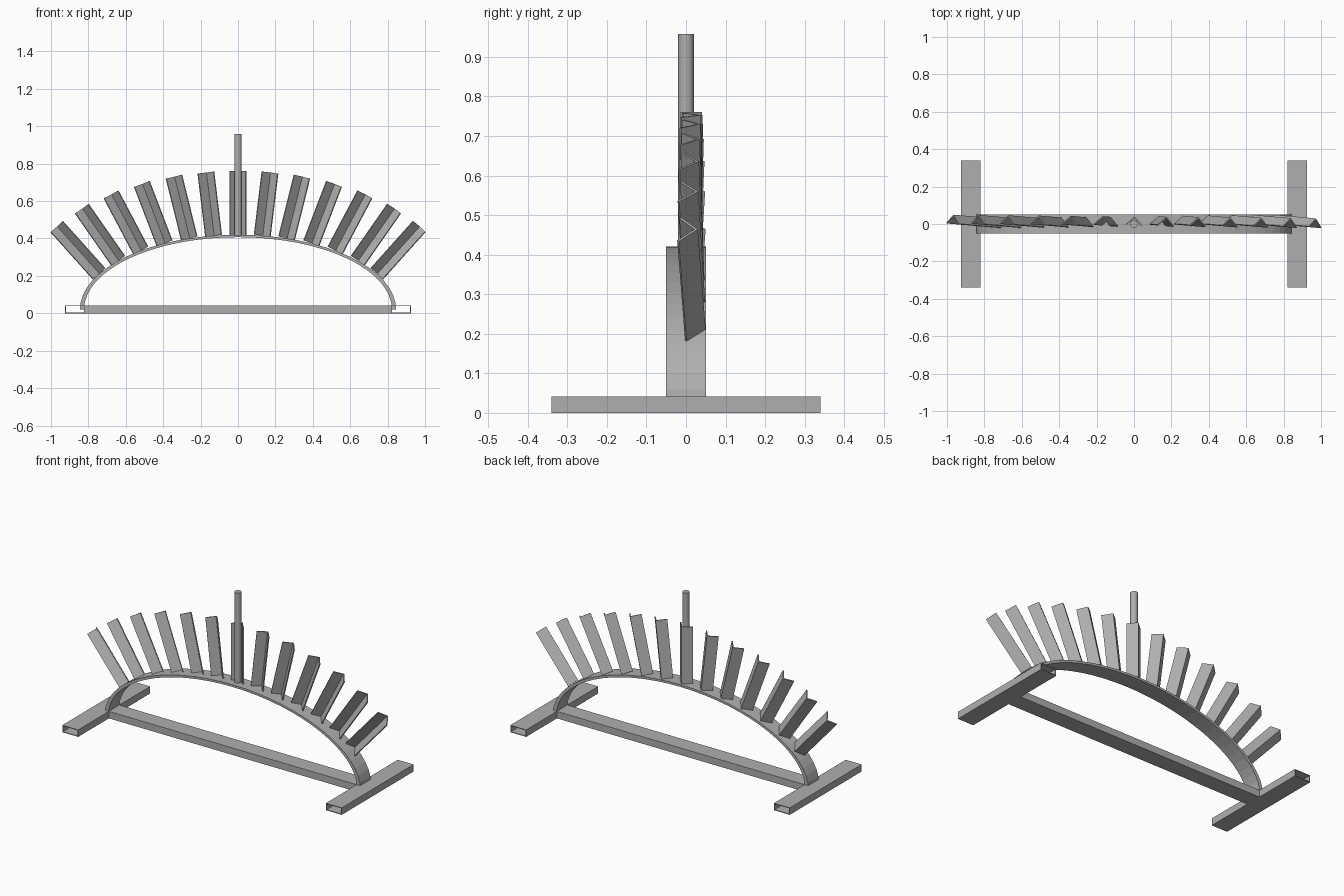
import bpy, bmesh, math
from mathutils import Matrix, Vector

if "Cube" in bpy.data.objects:
    bpy.data.objects.remove(bpy.data.objects["Cube"])

steel = bpy.data.materials.new("grey steel")
steel.diffuse_color = (0.43, 0.43, 0.43, 1)
steel.use_nodes = True
steel.node_tree.nodes["Principled BSDF"].inputs["Base Color"].default_value = steel.diffuse_color


def finish(name, bm):
    bmesh.ops.recalc_face_normals(bm, faces=bm.faces)
    me = bpy.data.meshes.new(name)
    bm.to_mesh(me)
    bm.free()
    me.materials.append(steel)
    ob = bpy.data.objects.new(name, me)
    bpy.context.collection.objects.link(ob)
    return ob


def strip_solid(name, rings, closed=False):
    """Join a row of equal rings; closed links last to first, otherwise both ends are capped."""
    bm = bmesh.new()
    vs = [[bm.verts.new(p) for p in r] for r in rings]
    n = len(vs[0])
    pairs = list(zip(vs, vs[1:])) + ([(vs[-1], vs[0])] if closed else [])
    for a, b in pairs:
        for i in range(n):
            j = (i + 1) % n
            bm.faces.new((a[i], a[j], b[j], b[i]))
    if not closed:
        bm.faces.new(vs[0])
        bm.faces.new(vs[-1])
    return finish(name, bm)


def box_tube(name, length, width, height, wall, matrix):
    """Open-ended rectangular tube lying along local y."""
    rings = []
    for sx, sz in ((-1, -1), (1, -1), (1, 1), (-1, 1)):
        xo, zo = sx * width / 2, sz * height / 2
        xi, zi = xo - sx * wall, zo - sz * wall
        h = length / 2
        rings.append([matrix @ Vector(p) for p in
                      ((xo, -h, zo), (xo, h, zo), (xi, h, zi), (xi, -h, zi))])
    return strip_solid(name, rings, closed=True)


# Base: two feet and a cross bar
for side, sx in (("left", -1), ("right", 1)):
    box_tube(side + "_foot", 0.68, 0.105, 0.042, 0.004,
             Matrix.Translation((sx * 0.872, 0, 0.021)))
box_tube("cross_bar", 1.64, 0.10, 0.042, 0.004,
         Matrix.Translation((0, 0, 0.021)) @ Matrix.Rotation(math.pi / 2, 4, 'Z'))

# Flat bar bent into a half ellipse
A, B, Z0 = 0.845, 0.40, 0.02
rings = []
for i in range(33):
    t = math.pi * i / 32
    xo, zo = A * math.cos(t), Z0 + B * math.sin(t)
    xi, zi = (A - 0.022) * math.cos(t), Z0 + (B - 0.013) * math.sin(t)
    rings.append([(xo, -0.05, zo), (xo, 0.05, zo), (xi, 0.05, zi), (xi, -0.05, zi)])
strip_solid("arch", rings)

# Angle-iron holders fanned along the arch
L, W, APEX, T = 0.34, 0.0455, 0.04, 0.0085
profile = [(-W, APEX - W), (0, APEX), (W, APEX - W),
           (W - T / 2, APEX - W - T / 2), (0, APEX - T), (-W + T / 2, APEX - W - T / 2)]
foot_x = [0, 0.13, 0.26, 0.392, 0.519, 0.64, 0.742]
for i in range(-6, 7):
    x = math.copysign(foot_x[abs(i)], i)
    z = Z0 + B * math.sqrt(1 - (x / A) ** 2)
    ang = math.radians(7 * i)
    c = Vector((x, 0, z)) + Vector((math.sin(ang), 0, math.cos(ang))) * L / 2
    m = (Matrix.Translation(c) @ Matrix.Rotation(math.radians(-5), 4, 'Z')
         @ Matrix.Rotation(ang, 4, 'Y'))
    strip_solid("angle_holder_%d" % (i + 7),
                [[m @ Vector((px, py, h)) for px, py in profile] for h in (-L / 2, L / 2)])

# Upright rod in the middle
bpy.ops.mesh.primitive_cylinder_add(vertices=24, radius=0.02, depth=0.545,
                                    location=(0, 0, 0.6855))
rod = bpy.context.object
rod.name = "centre_rod"
rod.data.materials.append(steel)
bpy.ops.object.shade_smooth_by_angle()
